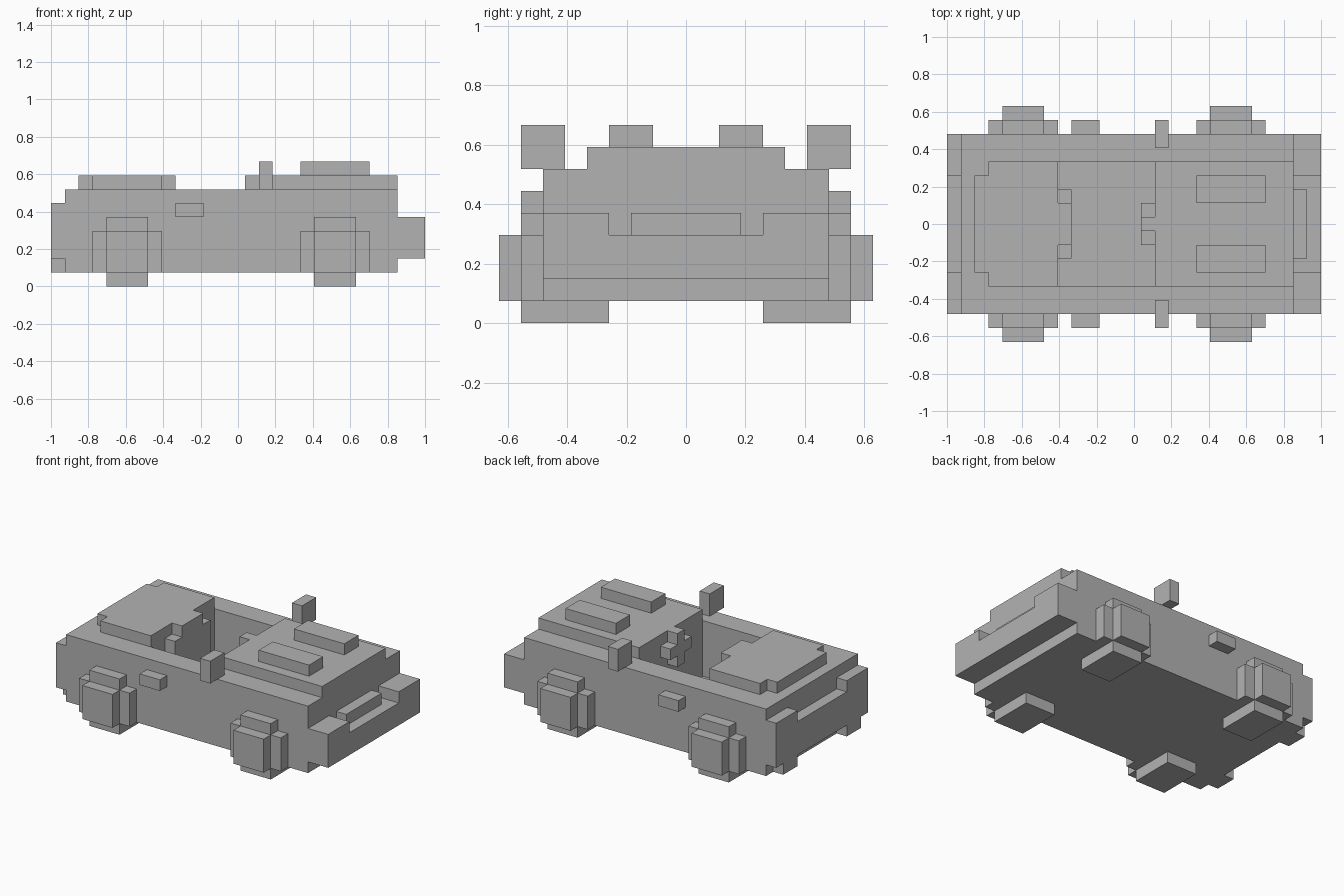
import bpy
import bmesh
from mathutils import Matrix, Vector

cube = bpy.data.objects.get("Cube")
if cube:
    bpy.data.objects.remove(cube, do_unlink=True)

# Block grid: the car is 27 long, 17 wide and 9 high
U = 2 / 27
LENGTH, WIDTH = 27, 17

grey = bpy.data.materials.new("plain grey")
grey.use_nodes = True
COLOUR = (0.45, 0.45, 0.45, 1)
grey.diffuse_color = COLOUR
grey.node_tree.nodes["Principled BSDF"].inputs["Base Color"].default_value = COLOUR


def add_box(bm, xs, ys, zs):
    """Box between grid lines, given as (start, end) along each axis."""
    lo = Vector((xs[0] - LENGTH / 2, ys[0] - WIDTH / 2, zs[0])) * U
    hi = Vector((xs[1] - LENGTH / 2, ys[1] - WIDTH / 2, zs[1])) * U
    matrix = Matrix.Translation((lo + hi) / 2) @ Matrix.Diagonal((*(hi - lo), 1))
    bmesh.ops.create_cube(bm, size=1, matrix=matrix)


def part(name, boxes, mirror=False):
    """One object made of boxes; mirror repeats them on the far side."""
    bm = bmesh.new()
    for xs, ys, zs in boxes:
        add_box(bm, xs, ys, zs)
        if mirror:
            add_box(bm, xs, (WIDTH - ys[1], WIDTH - ys[0]), zs)
    mesh = bpy.data.meshes.new(name)
    bm.to_mesh(mesh)
    bm.free()
    mesh.materials.append(grey)
    obj = bpy.data.objects.new(name, mesh)
    bpy.context.collection.objects.link(obj)
    return obj


FULL = (2, 15)      # body width
INNER = (4, 13)     # cockpit, hood and trunk lid width
COCKPIT = (8, 15)

# Body shell around an open cockpit
part("body_floor", [((1, 25), FULL, (1, 2))])
part("body_ends", [((1, 8), FULL, (2, 7)), ((15, 25), FULL, (2, 7))])
part("body_sides", [(COCKPIT, (2, 4), (2, 7))], mirror=True)

# Raised hood with two ribs, and the trunk lid
part("hood", [((15, 25), INNER, (7, 8))])
part("hood_ribs", [((18, 23), (5, 7), (8, 9))], mirror=True)
part("trunk_lid", [((3, 8), INNER, (7, 8)), ((2, 3), (5, 12), (7, 8))])

# Nose bumper with raised corners and a grille plate
part("nose_bumper", [((25, 27), (5, 12), (2, 4))])
part("nose_corners", [((25, 27), (2, 5), (2, 5))], mirror=True)
part("grille", [((25, 26), (6, 11), (4, 5))])

# Tail bumper with raised corners and exhausts
part("tail_bumper", [((0, 1), (5, 12), (2, 5))])
part("tail_corners", [((0, 1), (2, 5), (2, 6))], mirror=True)
part("exhausts", [((0, 1), (3, 5), (1, 2))], mirror=True)

# Wheels: tread below, stepped disc and hub on the side
for name, x in (("rear_wheels", 3), ("front_wheels", 18)):
    mid = (x + 1, x + 4)
    part(name, [
        (mid, (1, 5), (0, 1)),
        ((x, x + 5), (1, 2), (1, 4)),
        (mid, (1, 2), (4, 5)),
        (mid, (0, 1), (1, 4)),
    ], mirror=True)

# Side details
part("door_handles", [((9, 11), (1, 2), (5, 6))], mirror=True)
part("side_mirrors", [((15, 16), (1, 3), (7, 9))], mirror=True)

# Cockpit details
part("seat_back", [((8, 9), (7, 10), (2, 8))])
part("seat_shoulders", [((8, 9), (6, 7), (2, 7))], mirror=True)
part("steering_wheel", [((14, 15), (8, 9), (5, 8))])
part("steering_wheel_arms", [((14, 15), (7, 8), (6, 7))], mirror=True)
